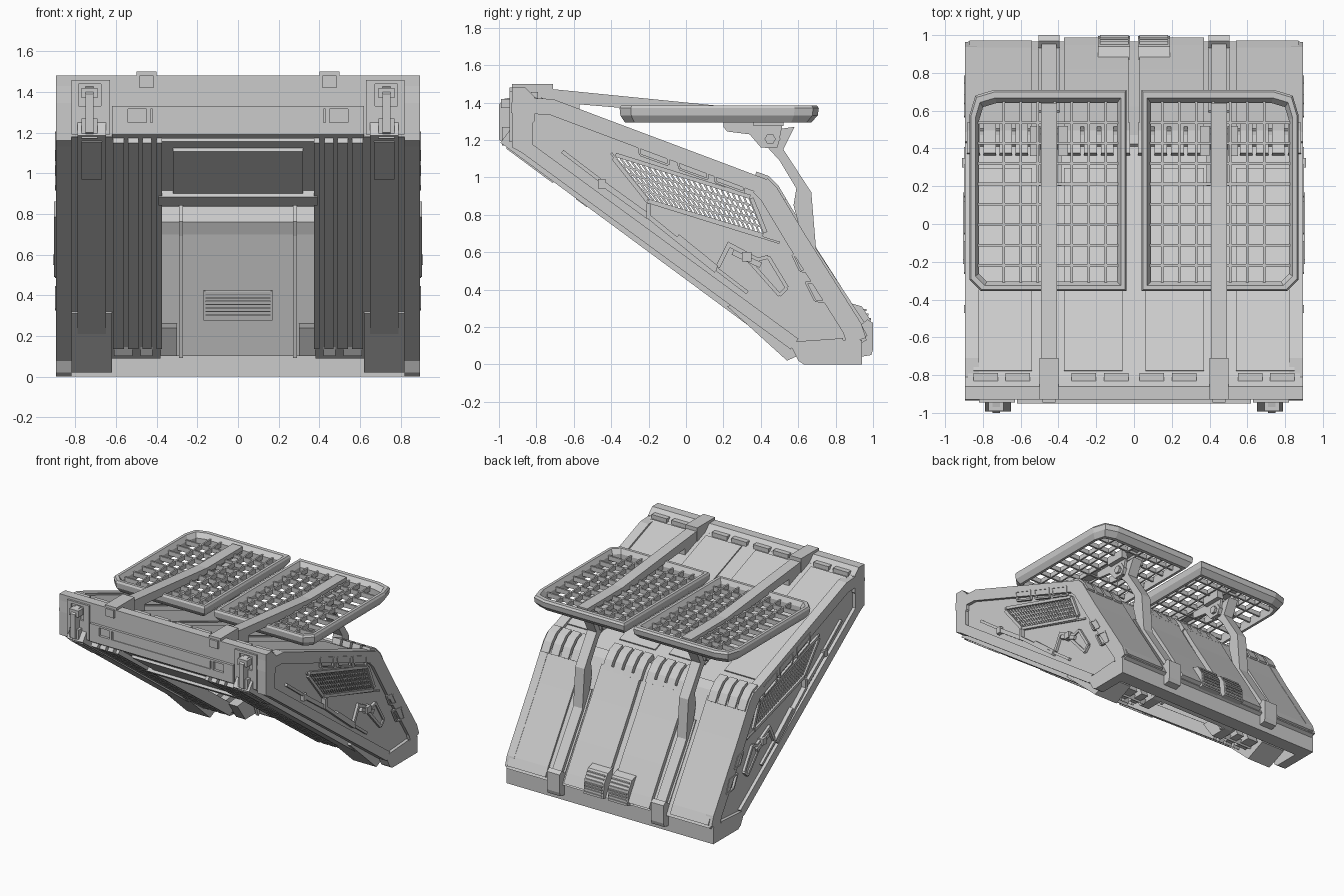
import bpy, bmesh, math
from mathutils import Vector

def make(name, parts, mirror=True):
    """Extrude (y,z) polygons between x0 and x1; optionally mirrored across x=0."""
    bm = bmesh.new()
    for poly, x0, x1 in parts:
        for a, b in ([(x0, x1), (-x1, -x0)] if mirror else [(x0, x1)]):
            A = [bm.verts.new((a, y, z)) for y, z in poly]
            B = [bm.verts.new((b, y, z)) for y, z in poly]
            bm.faces.new(A)
            bm.faces.new(B[::-1])
            for i in range(len(poly)):
                j = (i + 1) % len(poly)
                bm.faces.new((A[j], A[i], B[i], B[j]))
    return finish(name, bm)

def finish(name, bm):
    bmesh.ops.recalc_face_normals(bm, faces=bm.faces)
    me = bpy.data.meshes.new(name)
    bm.to_mesh(me)
    bm.free()
    ob = bpy.data.objects.new(name, me)
    bpy.context.collection.objects.link(ob)
    return ob

def strip(path, a, b):
    """Polygon following a (y,z) path, between normal offsets a and b (up/outward positive)."""
    P = [Vector(p) for p in path]
    N = []
    for p, q in zip(P, P[1:]):
        d = (q - p).normalized()
        N.append(Vector((-d.y, d.x)))
    M = [N[0]] + [(m + n) / (1 + m.dot(n)) for m, n in zip(N, N[1:])] + [N[-1]]
    return [tuple(p + m * a) for p, m in zip(P, M)] + [tuple(p + m * b) for p, m in zip(P, M)][::-1]

def rect(y0, y1, z0, z1):
    return [(y0, z0), (y1, z0), (y1, z1), (y0, z1)]

def lerp(p, q, t):
    return (p[0] + (q[0] - p[0]) * t, p[1] + (q[1] - p[1]) * t)

# Key lines of the wedge body
D0, D1 = (-.86, 1.475), (.43, .99)            # deck slope
HOOD = [(.43, .99), (.48, .94), (.63, .69), (.93, .215), (.975, .135)]
U0, U1 = (-.93, 1.17), (.56, .08)             # underside slope
deck = lambda a, b: [lerp(D0, D1, a), lerp(D0, D1, b)]
under = lambda a, b: [lerp(U0, U1, a), lerp(U0, U1, b)]

# Top deck, its raised panels and edge rails
make("top_deck", [(strip([D0, D1], -.06, -.025), -.88, .88)], False)
make("deck_panel", [(strip(deck(.07, .9), -.03, -.015), x0, x1) for x0, x1 in ((.06, .37), (.54, .85))])
make("ridge_rib", [(strip([(.37, 1.012), (.43, .99), (.48, .94), (.52, .873)], -.03, .02), x, x + .068)
     for x in [.02 + i * .088 for i in range(4)] + [.56 + i * .085 for i in range(4)]])

# Rear hood with raised panels and vents
make("rear_hood", [(strip(HOOD, -.04, -.01), -.88, .88)], False)
make("hood_panel", [(strip([(.5, .905), (.63, .69), (.93, .215), (.965, .15)], -.015, .006), .54, .87),
     (strip([(.5, .905), (.63, .69), (.8, .425), (.93, .215), (.97, .145)], -.015, .02), .03, .37)])
make("rear_vent_box", [([(.87, .33), (.94, .31), (.985, .24), (.995, .13), (.93, .12)], .02, .19)])
make("rear_vent_slat", [(rect(.93, .965 + .035 * min(t, 3) / 3, .285 - t * .024, .295 - t * .024), .03, .18)
     for t in range(7)])

# Side walls pierced by the grille opening
A, B, C, D, E = (-.92, 1.42), (.42, .97), (.93, .13), (.56, .1), (-.92, 1.18)
G = [(-.38, 1.11), (.34, .885), (.415, .70), (-.2, .885)]
make("side_wall", [(p, .845, .87) for p in ([A, B, G[1], G[0]], [B, C, G[2], G[1]],
     [C, D, E, G[3], G[2]], [E, A, G[0], G[3]])])
make("side_grille_bar", [(strip([lerp(G[0], G[1], i / 24), lerp(G[3], G[2], i / 24)], -.005, .005), .85, .875)
     for i in range(25)] +
     [(strip([lerp(G[0], G[3], t), lerp(G[1], G[2], t)], -.005, .005), .852, .873) for t in (.2, .4, .6, .8)])
make("side_grille_trim", [(strip([G[i], G[(i + 1) % 4]], 0, .022), .86, .888) for i in range(4)])

# Raised side frame bands
make("side_upper_band", [(strip([(-.93, 1.43), (-.71, 1.418), D1], -.085, .0), .82, .895)])
make("side_rear_band", [(strip(HOOD[:4] + [(.955, .14)], -.1, .008), .83, .895)])
make("side_lower_band", [(strip([U0, U1], 0, .07), .82, .895)])
make("side_front_post", [([(-.93, 1.16), (-.93, 1.48), (-.82, 1.44), (-.82, 1.1)], .82, .895)])

def frame(corners, x0, x1, w=.012):
    return [(strip([corners[i], corners[(i + 1) % 4]], -w / 2, w / 2), x0, x1) for i in range(4)]

wins = []
for a in (-.26, -.05, .145):
    zf = lambda y: 1.2 - .36 * (y + .26)
    wins += frame([(a, zf(a)), (a + .165, zf(a + .165)), (a + .165, zf(a + .165) - .075), (a + .015, zf(a) - .08)], .88, .899)
wins += frame([(.57, .585), (.635, .57), (.68, .49), (.61, .5)], .88, .899)
wins += frame([(.64, .44), (.74, .43), (.78, .33), (.69, .34)], .88, .899)
make("side_window_frame", wins)
make("side_hatch", [([(.34, .55), (.44, .575), (.54, .41), (.50, .37)], .86, .88)] +
     frame([(.34, .55), (.44, .575), (.54, .41), (.50, .37)], .86, .89, .02))
make("side_latch", [(strip([(.17, .52), (.23, .64), (.38, .56)], -.012, .012), .86, .89),
     (strip([(.25, .6), (.4, .53)], -.015, .015), .86, .9), (rect(.3, .35, .55, .6), .86, .91)])
make("side_rod", [(strip([(-.2, .86), (-.2, .79), (.16, .5)], -.012, .012), .86, .905),
     (strip([(-.05, .68), (.16, .51)], -.02, .02), .86, .9),
     (strip([(-.45, .97), (-.2, .79)], -.015, .015), .86, .895), (rect(-.47, -.43, .94, .99), .86, .9)])
make("side_ledge", [(strip([(-.66, 1.14), (.33, .385)], -.012, .008), .86, .89),
     (strip([(-.4, 1.13), (-.21, .87), (.5, .65)], -.006, .006), .86, .88)])

# Underside skin, centre front panel and lengthwise rails
make("underside_skin", [(strip([U0, U1], .01, .05), .38, .86)])
make("underside_front_panel", [(strip(under(.02, .27), .01, .05), -.39, .39),
     (strip(under(.05, .24), -.01, .02), -.32, .32)], False)
make("underside_opening_lip", [(strip(under(.24, .28), -.03, .05), -.39, .39)], False)
make("underside_beam", [(strip(under(.0, .93), -.025, .06), x0, x1)
     for x0, x1 in ((.375, .40), (.425, .47), (.49, .54), (.56, .615))])
make("underside_rail", [(strip([(-.985, 1.195), (.52, .085)], -.012, .07), .65, .79),
     (strip([(-.95, 1.17), (-.7, .985)], -.02, .05), .67, .77)])
make("rail_crossbar", [(strip([(.14, .385), (.16, .37)], -.02, .03), .65, .79)])
make("rear_foot_box", [([(.22, .31), (.54, .02), (.70, .09), (.62, .22), (.3, .34)], .62, .82)])
make("lower_lug", [([(.42, .24), (.52, .1), (.66, .1), (.6, .26)], x0, x1) for x0, x1 in ((.30, .38), (.42, .48), (.52, .61))])

# Inner housing visible through the underside opening
CORE = [(.5, .84), (.43, .76), (.46, .7), (.66, .1)]
make("inner_housing", [(strip(CORE, 0, .04), -.37, .37)], False)
make("inner_housing_side", [(CORE + [(.85, .13), (.6, .68)], .36, .38)])
make("inner_rib", [(strip(CORE, -.025, .01), .27, .29)])
make("inner_louvre", [(strip([(.55, .43), (.6, .285)], -.03, -.02), -.17, .17)] +
     [(rect(.52, .6, .30 + i * .017, .305 + i * .017), -.16, .16) for i in range(8)], False)

# Front beam, bumper and hooks
make("front_beam", [([(-.93, 1.18), (-.93, 1.48), (-.86, 1.48), (-.81, 1.43), (-.81, 1.3)], -.895, .895)], False)
make("front_beam_pad", [(rect(-.83, -.79, 1.40, 1.455), x, x + .13) for x in (.03, .2, .55, .72)])
make("front_bumper", [([(-.92, 1.17), (-.95, 1.19), (-.95, 1.25), (-.92, 1.25)], -.62, .62),
     (rect(-.95, -.92, 1.315, 1.33), -.62, .62), (rect(-.945, -.92, 1.25, 1.32), -.42, .42)], False)
make("front_bumper_post", [(rect(-.95, -.92, 1.2, 1.33), x, x + w) for x, w in ((.43, .02), (.54, .08))])
make("hook_plate", [(rect(-.945, -.92, 1.19, 1.33), .63, .82), (rect(-.945, -.92, 1.33, 1.46), .63, .675),
     (rect(-.945, -.92, 1.33, 1.46), .785, .82), (rect(-.945, -.92, 1.44, 1.46), .63, .82)])
make("front_hook", [([(-.92, 1.43), (-.97, 1.42), (-1.0, 1.39), (-1.0, 1.2), (-.93, 1.16)], .71, .75),
     (rect(-.99, -.93, 1.37, 1.42), .69, .77), (rect(-.985, -.93, 1.17, 1.27), .69, .77)])

# Rear bottom beam and the side end pieces
make("rear_beam", [(rect(.83, .94, 0, .13), -.895, .895)], False)
make("rear_beam_end", [([(.60, .02), (.63, 0), (.84, 0), (.84, .14), (.55, .12)], .82, .895)])

# Carrying arms: clamp, top bar, bent rear leg, pivot, foot
make("front_clamp", [([(-.93, 1.41), (-.93, 1.5), (-.71, 1.5), (-.71, 1.39)], .40, .50),
     (rect(-.945, -.9, 1.42, 1.48), .415, .485)])
make("top_arm", [([(-.75, 1.475), (.2, 1.38), (.64, 1.38), (.64, 1.345), (.1, 1.335), (-.57, 1.39), (-.57, 1.34), (-.75, 1.40)], .407, .493)])
make("rear_leg", [([(.40, 1.2), (.44, 1.25), (.58, 1.27), (.52, 1.15), (.67, .92), (.695, .62), (.97, .2),
     (.94, .15), (.62, .68), (.575, .85), (.59, .94), (.5, 1.09)], .41, .49)])
make("leg_side_plate", [(strip([(.6, .74), (.68, .6), (.95, .18)], -.06, .0), x, x + .015) for x in (.395, .49)])
make("rear_foot", [([(.93, .04), (.99, .05), (1.0, .08), (1.0, .22), (.97, .24), (.92, .2)], .395, .505)])
hexa = lambda r: [(.45 + r * math.cos(k * math.pi / 3), 1.205 + r * math.sin(k * math.pi / 3)) for k in range(6)]
make("pivot_bolt", [(hexa(.055), .38, .52), (hexa(.03), .36, .54)])
make("pivot_bracket", [([(.2, 1.27), (.22, 1.245), (.34, 1.23), (.40, 1.16), (.49, 1.16), (.52, 1.3), (.2, 1.3)], x, x + .02)
     for x in (.385, .495)] + [(rect(.36, .52, 1.275, 1.34), .35, .40), (rect(.36, .52, 1.275, 1.34), .50, .55)])

# Roof baskets: sloped-section rim with rounded outer corners
def outline(d, s):
    c, x0, x1, y0, y1 = .1 - .6 * d, .04 + d, .87 - d, -.355 + d, .71 - 1.4 * d
    k, e = .3 * c, .6 * c
    return [(s * x, y) for x, y in ((x0, y0), (x1 - e, y0), (x1, y0 + e), (x1, y1 - c - k), (x1 - k, y1 - k),
            (x1 - c - k, y1), (x0, y1))]

bm = bmesh.new()
for s in (1, -1):
    rings = [[bm.verts.new((x, y, z)) for x, y in outline(d, s)] for d, z in
             ((.0, 1.37), (.004, 1.33), (.03, 1.292), (.05, 1.292), (.05, 1.35), (.03, 1.385), (.008, 1.385))]
    for a, b in zip(rings, rings[1:] + rings[:1]):
        n = len(a)
        for i in range(n):
            j = (i + 1) % n
            bm.faces.new((a[i], a[j], b[j], b[i]))
finish("basket_rim", bm)

# Basket mesh bars
cross = [(rect(y - .007, y + .007, 1.325, 1.36), .085, .83) for y in [-.22 + i * .108 for i in range(8)]]
longs = [(rect(-.31, .65, 1.325, 1.36), x - .006, x + .006) for x in [.15 + i * .09 for i in range(7)]]
make("basket_grid", cross + longs)
